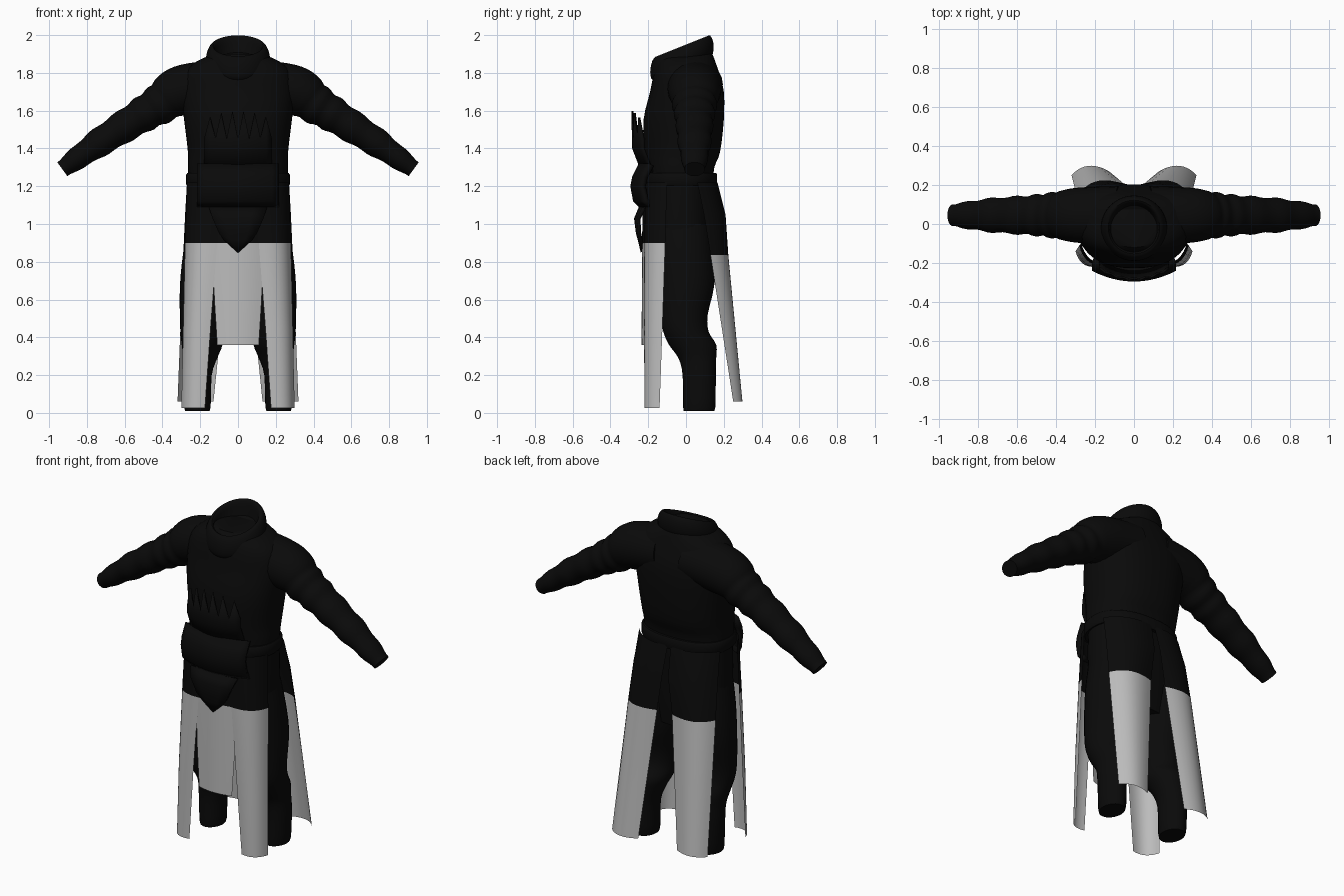
import bpy, bmesh, math
from mathutils import Vector as V

cube = bpy.data.objects.get("Cube")
if cube:
    bpy.data.objects.remove(cube)


def material(name, value):
    m = bpy.data.materials.new(name)
    m.use_nodes = True
    col = (value, value, value, 1)
    m.diffuse_color = col
    bsdf = m.node_tree.nodes["Principled BSDF"]
    bsdf.inputs["Base Color"].default_value = col
    bsdf.inputs["Roughness"].default_value = 0.9
    return m


BLACK = material("black_cloth", 0.003)
GREY = material("grey_cloth", 0.5)


def loft(name, rings, closed=True, caps=True, mirror=False, grey_below=None, thick=0):
    """Skin a list of point rows; closed rows make tubes, open rows make sheets."""
    bm = bmesh.new()
    rows = [[bm.verts.new(p) for p in r] for r in rings]
    n = len(rows[0])
    for a, b in zip(rows, rows[1:]):
        for i in range(n if closed else n - 1):
            j = (i + 1) % n
            bm.faces.new((a[i], a[j], b[j], b[i]))
    if closed and caps:
        bm.faces.new(rows[0])
        bm.faces.new(rows[-1])
    bmesh.ops.recalc_face_normals(bm, faces=bm.faces)
    if grey_below is not None:
        for f in bm.faces:
            f.material_index = int(f.calc_center_median().z < grey_below)
    me = bpy.data.meshes.new(name)
    bm.to_mesh(me)
    bm.free()
    me.materials.append(BLACK)
    me.materials.append(GREY)
    ob = bpy.data.objects.new(name, me)
    bpy.context.collection.objects.link(ob)
    if mirror:
        ob.modifiers.new("mirror", 'MIRROR')
    if thick:
        ob.modifiers.new("thickness", 'SOLIDIFY').thickness = thick
    bpy.ops.object.select_all(action='DESELECT')
    ob.select_set(True)
    bpy.context.view_layer.objects.active = ob
    bpy.ops.object.shade_smooth_by_angle(angle=math.radians(40))
    return ob


def ring(c, u, v, n=32, p=1.0):
    """Ellipse about c with half axes u and v; p below 1 makes it boxier."""
    pts = []
    for i in range(n):
        a = 2 * math.pi * i / n
        s, t = math.cos(a), math.sin(a)
        s, t = (math.copysign(abs(k) ** p, k) for k in (s, t))
        pts.append(V(c) + V(u) * s + V(v) * t)
    return pts


def sample(rows, per):
    """Insert in-between rows along smooth curves through the given ones."""
    out = []
    for k in range(len(rows) - 1):
        p0, p1, p2, p3 = (rows[max(0, min(len(rows) - 1, k + d))] for d in (-1, 0, 1, 2))
        for s in range(per):
            t = s / per
            out.append([0.5 * (2 * b + (c - a) * t + (2 * a - 5 * b + 4 * c - d) * t * t
                               + (3 * b - a - 3 * c + d) * t ** 3)
                        for a, b, c, d in zip(p0, p1, p2, p3)])
    return out + [list(rows[-1])]


def body(name, rows, p=0.85, per=3, **kw):
    """Upright tube from rows of height, half width, front and back depth."""
    loft(name, [ring((0, (f + b) / 2, z), (w, 0, 0), (0, (b - f) / 2, 0), 40, p)
                for z, w, f, b in sample(rows, per)], **kw)


# Coat body and belt
body("coat_body", [(1.2, .26, -.2, .14), (1.3, .265, -.21, .15), (1.38, .265, -.22, .18),
                   (1.55, .285, -.225, .2), (1.7, .3, -.19, .2), (1.8, .28, -.17, .175),
                   (1.86, .22, -.15, .155), (1.9, .13, -.12, .14)])
body("belt", [(1.2, .268, -.22, .16), (1.21, .275, -.225, .165),
              (1.26, .275, -.225, .165), (1.27, .268, -.22, .16)], per=1)
body("hips", [(.72, .22, -.14, .12), (.85, .26, -.17, .13), (1.05, .265, -.19, .14),
              (1.24, .26, -.19, .14)])

# Sleeves with soft creases
SLEEVE = [(.08, 1.74, .13, .15), (.3, 1.705, .133, .14), (.42, 1.63, .105, .115),
          (.55, 1.55, .088, .1), (.75, 1.42, .073, .085), (.93, 1.29, .046, .056)]
rings = []
rows = sample(SLEEVE, 8)
for k, (x, z, r, ry) in enumerate(rows):
    a, b = rows[max(0, k - 1)], rows[min(len(rows) - 1, k + 1)]
    d = V((b[0] - a[0], 0, b[1] - a[1])).normalized()
    q = 1 + 0.05 * math.sin(k * 1.25) * (k > 12)
    rings.append(ring((x, .045, z), (-d.z * r * q, 0, d.x * r * q), (0, ry * q, 0), 24))
loft("sleeves", rings, mirror=True)

# Trouser legs: height, centre x, centre y, half width, half depth
LEG = [(.01, .215, .065, .055, .075), (.03, .215, .07, .07, .085), (.2, .215, .07, .076, .088),
       (.29, .2, .06, .09, .1), (.36, .19, .035, .108, .125), (.43, .193, 0, .112, .12),
       (.52, .19, -.01, .118, .125), (.68, .175, 0, .132, .15), (.85, .16, -.01, .13, .15),
       (1.0, .14, -.02, .12, .15)]
loft("trouser_legs", [ring((x, y, z), (w, 0, 0), (0, d, 0), 24)
                      for z, x, y, w, d in sample(LEG, 3)], mirror=True)

# Tilted rolled collar: base height, half width, front and back depth
TILT = 0.4


def tilted(z, w, f, b):
    return [V((p.x, p.y, p.z + TILT * p.y))
            for p in ring((0, (f + b) / 2, z), (w, 0, 0), (0, (b - f) / 2, 0), 40)]


COLLAR = [(1.79, .12, -.13, .1), (1.83, .15, -.175, .135), (1.86, .168, -.188, .145),
          (1.9, .168, -.188, .145), (1.935, .155, -.178, .135), (1.95, .14, -.162, .122),
          (1.942, .125, -.145, .11), (1.9, .118, -.138, .1), (1.87, .11, -.13, .095)]
loft("rolled_collar", [tilted(*r) for r in sample(COLLAR, 2)])


# Hanging coat panels, each row an arc through inner, middle and outer points
def panel(name, rows, split, **kw):
    rings = []
    for z, a, m, b in rows:
        a, m, b = (V((*q, z)) for q in (a, m, b))
        c = 2 * m - (a + b) / 2
        rings.append([a * (1 - t) ** 2 + c * 2 * t * (1 - t) + b * t * t
                      for t in (i / 10 for i in range(11))])
    loft(name, rings, closed=False, grey_below=split, **kw)


panel("front_side_panels", [(1.22, (.09, -.215), (.21, -.19), (.27, -.1)),
                            (.9, (.11, -.22), (.225, -.198), (.28, -.11)),
                            (.45, (.145, -.22), (.245, -.205), (.29, -.125)),
                            (.025, (.175, -.215), (.255, -.208), (.3, -.14))], .9, mirror=True)
panel("front_middle_panel", [(1.22, (-.14, -.205), (0, -.23), (.14, -.205)),
                             (.9, (-.135, -.21), (0, -.232), (.135, -.21)),
                             (.6, (-.125, -.212), (0, -.234), (.125, -.212)),
                             (.36, (-.11, -.215), (0, -.235), (.11, -.215))], .9)
panel("back_panels", [(1.22, (.01, .162), (.16, .15), (.27, .06)),
                      (1.05, (.02, .2), (.18, .195), (.28, .095)),
                      (.835, (.05, .205), (.2, .217), (.29, .13)),
                      (.06, (.13, .272), (.235, .298), (.32, .25))], .83, mirror=True)


# Pointed chest guard on a curved front
def front_y(x, y0):
    return y0 + 1.7 * x * x


xs = [-.18 + .36 * i / 12 for i in range(13)]
tops = [(1.6 - 1.6 * x * x if i % 2 else 1.45) for i, x in enumerate(xs)]
loft("pointed_chest_guard",
     [[(x, front_y(x, -.235), 1.27) for x in xs],
      [(x, front_y(x, -.285), 1.4) for x in xs],
      [(x, front_y(x, -.285) - .006 * (i % 2), t) for i, (x, t) in enumerate(zip(xs, tops))]],
     closed=False, thick=.012)

# Wide waist plate at the front of the belt
loft("waist_plate", [[(x * 1.2, front_y(x, y), z) for x in xs]
                     for z, y in ((1.09, -.25), (1.12, -.28), (1.2, -.295), (1.25, -.285),
                                  (1.32, -.25))], closed=False, thick=.03)

# Pointed flap below the belt
flap = []
for z, w, y in ((1.09, .155, -.25), (1.03, .135, -.275), (.95, .1, -.265),
                (.915, .075, -.255), (.85, .004, -.24)):
    flap.append([(w * s, y + .8 * (w * s) ** 2, z) for s in (-1, -.5, 0, .5, 1)])
loft("pointed_flap", flap, closed=False, thick=.02)
